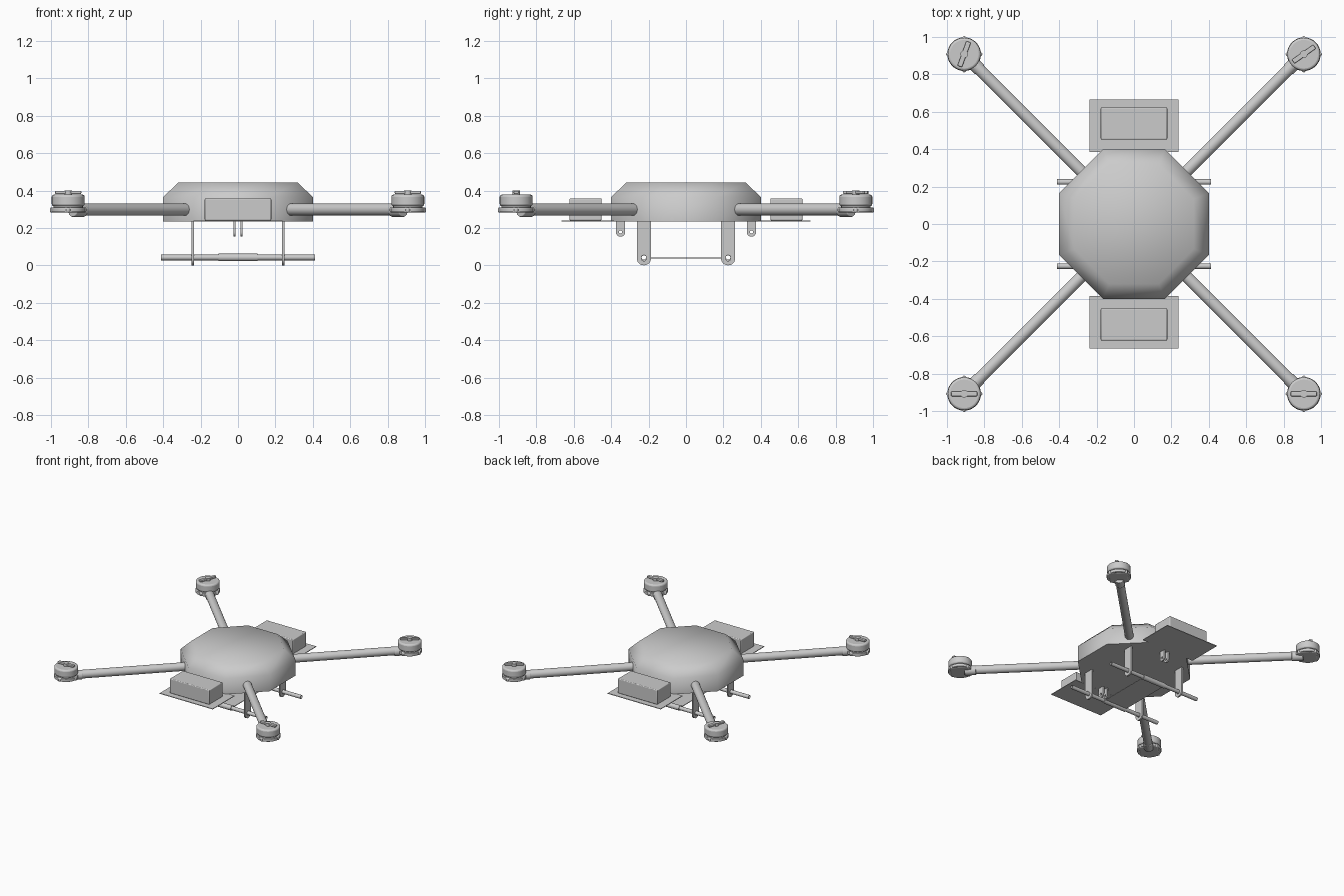
import bpy, bmesh
from math import sin, cos, pi, radians
from mathutils import Matrix, Vector

if "Cube" in bpy.data.objects:
    bpy.data.objects.remove(bpy.data.objects["Cube"])


def finish(name, bm, smooth=True, bevel=0.0, segments=3, angle=40):
    bmesh.ops.recalc_face_normals(bm, faces=bm.faces)
    me = bpy.data.meshes.new(name)
    bm.to_mesh(me)
    bm.free()
    ob = bpy.data.objects.new(name, me)
    bpy.context.scene.collection.objects.link(ob)
    if bevel:
        mod = ob.modifiers.new("Bevel", 'BEVEL')
        mod.width, mod.segments = bevel, segments
        mod.limit_method = 'ANGLE'
    if smooth:
        bpy.ops.object.select_all(action='DESELECT')
        ob.select_set(True)
        bpy.context.view_layer.objects.active = ob
        bpy.ops.object.shade_smooth_by_angle(angle=radians(angle))
    return ob


def box(name, centre, size, rot=0.0, bevel=0.0):
    bm = bmesh.new()
    m = Matrix.Translation(centre) @ Matrix.Rotation(rot, 4, 'Z') @ Matrix.Diagonal((*size, 1))
    bmesh.ops.create_cube(bm, size=1, matrix=m)
    return finish(name, bm, bevel > 0, bevel)


def rod(name, a, b, r, r2=None, bevel=0.0, sides=32):
    a, b = Vector(a), Vector(b)
    d = b - a
    m = Matrix.Translation((a + b) / 2) @ d.to_track_quat('Z', 'Y').to_matrix().to_4x4()
    bm = bmesh.new()
    bmesh.ops.create_cone(bm, cap_ends=True, segments=sides, radius1=r,
                          radius2=r if r2 is None else r2, depth=d.length, matrix=m)
    return finish(name, bm, True, bevel)


def hollow_prism(name, outer, inner, x0, x1):
    # (y, z) loops with a through hole, extruded along x
    bm = bmesh.new()
    loops = [[bm.verts.new((x, y, z)) for y, z in pts]
             for x, pts in ((x0, outer), (x1, outer), (x1, inner), (x0, inner))]
    n = len(outer)
    for k in range(4):
        p, q = loops[k], loops[(k + 1) % 4]
        for i in range(n):
            j = (i + 1) % n
            bm.faces.new((p[i], p[j], q[j], q[i]))
    return finish(name, bm)


def circle(y, z, r, n=24, start=pi):
    return [(y + r * cos(start + i * 2 * pi / n), z + r * sin(start + i * 2 * pi / n))
            for i in range(n)]


def strap(name, x, y, z, top, r, hole, thick):
    # hanging lug: half-round bottom, square top, bolt hole
    outer = circle(y, z, r)[:13] + [(y + r - 2 * r * i / 10, top) for i in range(11)]
    hollow_prism(name, outer, circle(y, z, hole), x - thick / 2, x + thick / 2)


# octagonal body with chamfered top
bm = bmesh.new()
rings = []
for z, s in ((0.235, 1.0), (0.365, 1.0), (0.442, 0.8)):
    R = 0.4 * s / cos(pi / 8)
    rings.append([bm.verts.new((R * cos(pi / 8 + i * pi / 4), R * sin(pi / 8 + i * pi / 4), z))
                  for i in range(8)])
for lo, hi in zip(rings, rings[1:]):
    for i in range(8):
        j = (i + 1) % 8
        bm.faces.new((lo[i], lo[j], hi[j], hi[i]))
bm.faces.new(rings[0])
bm.faces.new(rings[-1])
finish("body", bm, angle=60)

# arms and motors
hub_angle = {(-1, 1): 70, (1, 1): 35, (-1, -1): 0, (1, -1): 0}
M = 0.908
for (sx, sy), ang in hub_angle.items():
    x, y = sx * M, sy * M
    rod("arm", (sx * 0.24, sy * 0.24, 0.298), (sx * 0.88, sy * 0.88, 0.298), 0.032)
    rod("arm_end_clamp", (sx * 0.825, sy * 0.825, 0.294), (sx * 0.885, sy * 0.885, 0.294),
        0.035, bevel=0.005)
    box("motor_mount", (x, y, 0.296), (0.142, 0.142, 0.028), pi / 4, 0.008)
    rod("motor_base", (x, y, 0.284), (x, y, 0.309), 0.09, bevel=0.004)
    rod("motor_stator", (x, y, 0.305), (x, y, 0.325), 0.078)
    rod("motor_bell", (x, y, 0.316), (x, y, 0.378), 0.088, bevel=0.012)
    rod("motor_shaft", (x, y, 0.37), (x, y, 0.4), 0.02)
    box("propeller_hub", (x, y, 0.39), (0.14, 0.026, 0.017), radians(ang), 0.005)

for s in (-1, 1):
    # equipment trays and cases at front and back
    box("tray", (0, s * 0.525, 0.237), (0.476, 0.28, 0.005))
    box("tray_case", (0, s * 0.537, 0.299), (0.356, 0.172, 0.118), bevel=0.006)
    # cross tubes and their sleeves
    y = s * 0.225
    for name, r, half in (("cross_tube", 0.015, 0.412), ("tube_sleeve", 0.02, 0.105)):
        hollow_prism(name, circle(y, 0.042, r), circle(y, 0.042, 0.012), -half, half)
    for side in (-1, 1):
        strap("landing_leg", side * 0.242, y, 0.038, 0.24, 0.038, 0.0145, 0.012)
        strap("hanging_lug", side * 0.019, s * 0.35, 0.178, 0.24, 0.025, 0.009, 0.012)

# thin plate slung between the tubes
box("payload_plate", (0, 0, 0.04), (0.2, 0.42, 0.005))
